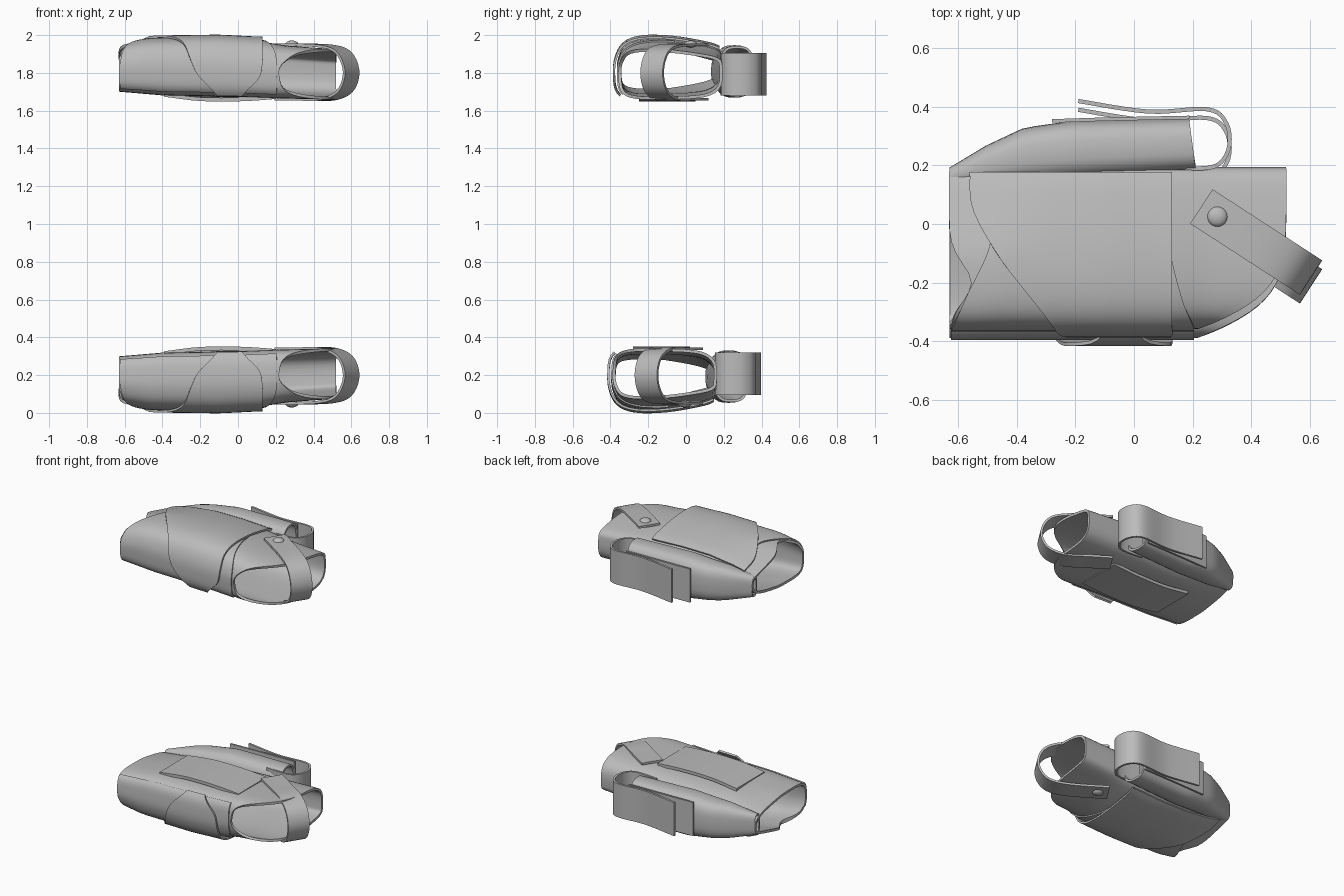
import bpy, bmesh, math
from mathutils import Vector, Matrix

cube = bpy.data.objects.get("Cube")
if cube:
    bpy.data.objects.remove(cube)

leather = bpy.data.materials.new("grey leather")
leather.use_nodes = True
grey = (0.5, 0.5, 0.5, 1)
leather.diffuse_color = grey
leather.node_tree.nodes["Principled BSDF"].inputs["Base Color"].default_value = grey


def lerp_table(x, table):
    """Piecewise linear lookup in a list of (x, value) pairs."""
    if x <= table[0][0]:
        return table[0][1]
    for (a, u), (b, v) in zip(table, table[1:]):
        if x <= b:
            return u + (v - u) * (x - a) / (b - a)
    return table[-1][1]


def spline(pts, t, closed=False):
    """Catmull-Rom point at index t of a list of tuples."""
    n, i = len(pts), math.floor(t)
    if not closed:
        i = min(i, n - 2)
    f = t - i
    pick = lambda k: Vector(pts[k % n] if closed else pts[max(0, min(n - 1, k))])
    a, b, c, d = (pick(i + k) for k in (-1, 0, 1, 2))
    return 0.5 * (2 * b + (c - a) * f + (2 * a - 5 * b + 4 * c - d) * f * f
                  + (3 * b - a - 3 * c + d) * f ** 3)


def finish(name, bm, thick=0):
    """Make the upper part and its flipped twin for the lower holster."""
    bmesh.ops.recalc_face_normals(bm, faces=bm.faces)
    for label in ("upper_", "lower_"):
        if label == "lower_":
            bm.transform(Matrix.Translation((0, -0.03, 2)) @ Matrix.Diagonal((1, 1, -1, 1)))
            bmesh.ops.reverse_faces(bm, faces=bm.faces)
        mesh = bpy.data.meshes.new(label + name)
        bm.to_mesh(mesh)
        mesh.materials.append(leather)
        ob = bpy.data.objects.new(label + name, mesh)
        bpy.context.collection.objects.link(ob)
        if thick:
            mod = ob.modifiers.new("thickness", "SOLIDIFY")
            mod.thickness, mod.offset = thick, 0
        bpy.ops.object.select_all(action="DESELECT")
        ob.select_set(True)
        bpy.context.view_layer.objects.active = ob
        if thick:
            bpy.ops.object.modifier_apply(modifier="thickness")
        bpy.ops.object.shade_smooth_by_angle(angle=math.radians(35))
    bm.free()


def sheet(name, rows, thick, closed=False):
    """Skin rows of points into a leather sheet; closed joins last row to first."""
    bm = bmesh.new()
    grid = [[bm.verts.new(p) for p in row] for row in rows]
    if closed:
        grid.append(grid[0])
    for r, s in zip(grid, grid[1:]):
        for k in range(len(r) - 1):
            bm.faces.new((r[k], r[k + 1], s[k + 1], s[k]))
    finish(name, bm, thick)


def ribbon(name, path, place, thick, steps=4):
    """Strap: smooth 2D path, place(point, side) gives the two edges."""
    count = (len(path) - 1) * steps
    pts = [spline(path, k / steps) for k in range(count + 1)]
    sheet(name, [[place(p, side) for side in (-1, 1)] for p in pts], thick)


# Cross-section (y, z) of the main sleeve, from the back over the top to the front
SECTION = [(.165, 1.92), (.05, 1.95), (-.1, 1.97), (-.23, 1.968), (-.31, 1.938),
           (-.345, 1.87), (-.35, 1.79), (-.335, 1.712), (-.27, 1.682), (-.13, 1.68),
           (.04, 1.686), (.135, 1.71), (.18, 1.765), (.185, 1.865)]
TOP = [(-.635, 1.935), (-.48, 1.965), (-.1, 1.97), (.1, 1.96), (.25, 1.935), (.52, 1.915)]
BOTTOM = [(-.635, 1.71), (-.4, 1.69), (0, 1.683), (.2, 1.675), (.5, 1.667)]


def on_sleeve(t, x, off=0, x_limit=1):
    """Point on the sleeve at section index t and length x, raised by off."""
    p = spline(SECTION, t, True)
    d = spline(SECTION, t + .05, True) - spline(SECTION, t - .05, True)
    n = Vector((d.y, -d.x)).normalized()
    if n.dot(p - Vector((-.1, 1.83))) < 0:
        n = -n
    xc = min(x, x_limit)
    low, high = lerp_table(xc, BOTTOM), lerp_table(xc, TOP)
    z = low + (p.y - 1.68) / .29 * (high - low)
    # The back corner of the far mouth is pinched flat
    pinch = .4 * max(0, -.3 - x) / .33 * max(0, (p.x + .1) / .29)
    z += (1.81 - z) * pinch
    return Vector((x, p.x + n.x * off, z + n.y * off))


# Main sleeve: notched at one mouth, scooped at the other
rows = []
for k in range(56):
    t = k / 4
    y, z = spline(SECTION, t, True)
    left = -.63 + (.075 * math.exp(-((y + .2) / .09) ** 2) if z > 1.9 else 0)
    right = .52 - .3 * max(0, (.19 - y) / .54) ** 5.5
    rows.append([on_sleeve(t, left + (right - left) * j / 24) for j in range(25)])
sheet("sleeve", rows, .016, closed=True)


def wrap(name, t0, t1, edges, lift, thick, limit, steps=32):
    """Layer lying on the sleeve; edges lists (left, right), lift is (start, end) height."""
    rows = []
    for k in range(steps + 1):
        f = k / steps
        left, right = spline(edges, f * (len(edges) - 1))
        off = lift[0] + (lift[1] - lift[0]) * f
        rows.append([on_sleeve(t0 + (t1 - t0) * f, left + (right - left) * j / 16, off, limit)
                     for j in range(17)])
    sheet(name, rows, thick)


# Front panel and the tongue flap closing over it
wrap("front_panel", 1.75, 7.2, [(-.49, .12), (-.57, .16), (-.615, .2), (-.625, .205), (-.625, .205)],
     (.012, .01), .01, 1)
wrap("flap", 0, 7.2, [(-.56, .13), (-.55, .13), (-.465, .13), (-.36, .13), (-.285, .13),
                      (-.25, .13), (-.205, .11), (-.11, .02)], (.02, .033), .012, .1)

# Side pocket along the back
OUTER = [(-.63, .185), (-.5, .262), (-.37, .322), (-.2, .346), (.2, .355)]
INNER = [(-.63, .14), (-.4, .15), (.2, .185)]
HALF = [(-.63, .06), (-.45, .105), (-.2, .132), (.2, .128)]
rows = []
for k in range(32):
    a = math.tau * k / 32
    c, s = (math.copysign(abs(v) ** .65, v) for v in (math.cos(a), math.sin(a)))
    row = []
    for j in range(21):
        x = -.625 + .825 * j / 20
        lo, hi = lerp_table(x, INNER), lerp_table(x, OUTER)
        row.append((x - .012 * c * j / 20, (lo + hi) / 2 + c * (hi - lo) / 2,
                    1.808 + s * lerp_table(x, HALF)))
    rows.append(row)
sheet("side_pocket", rows, .014, closed=True)

# Back patch and the closing loop of the pocket
upright = lambda p, side: (p.x, p.y, 1.793 + .113 * side)
ribbon("pocket_patch", [(-.28, .352), (-.1, .358), (.19, .364)], upright, .012)
ribbon("pocket_loop", [(.1, .2), (.22, .19), (.29, .205), (.325, .265), (.315, .345),
                       (.25, .392), (.05, .384), (-.19, .42)], upright, .014, 6)

# Belt plate on the underside
ribbon("belt_plate", [(-.39, 1.684), (-.2, 1.661), (.02, 1.66), (.2, 1.672)],
       lambda p, side: (p.x, -.1 + .15 * side, p.y), .02)

# Retaining strap hooped around the scooped mouth
along, across = Vector((.839, -.544, 0)), Vector((.544, .839, 0))
start = Vector((.23, .06, 0))
ribbon("retaining_strap", [(0, 1.948), (.15, 1.948), (.28, 1.942), (.37, 1.92), (.42, 1.87),
                           (.44, 1.80), (.42, 1.73), (.37, 1.685), (.28, 1.66), (.15, 1.66), (0, 1.66)],
       lambda p, side: start + along * p.x + across * .07 * side + Vector((0, 0, p.y)), .014)

# Domed snap button
bm = bmesh.new()
bmesh.ops.create_uvsphere(bm, u_segments=20, v_segments=10, radius=.035,
                          matrix=Matrix.Translation((.285, .025, 1.952)) @ Matrix.Diagonal((1, 1, .55, 1)))
finish("snap_button", bm)
